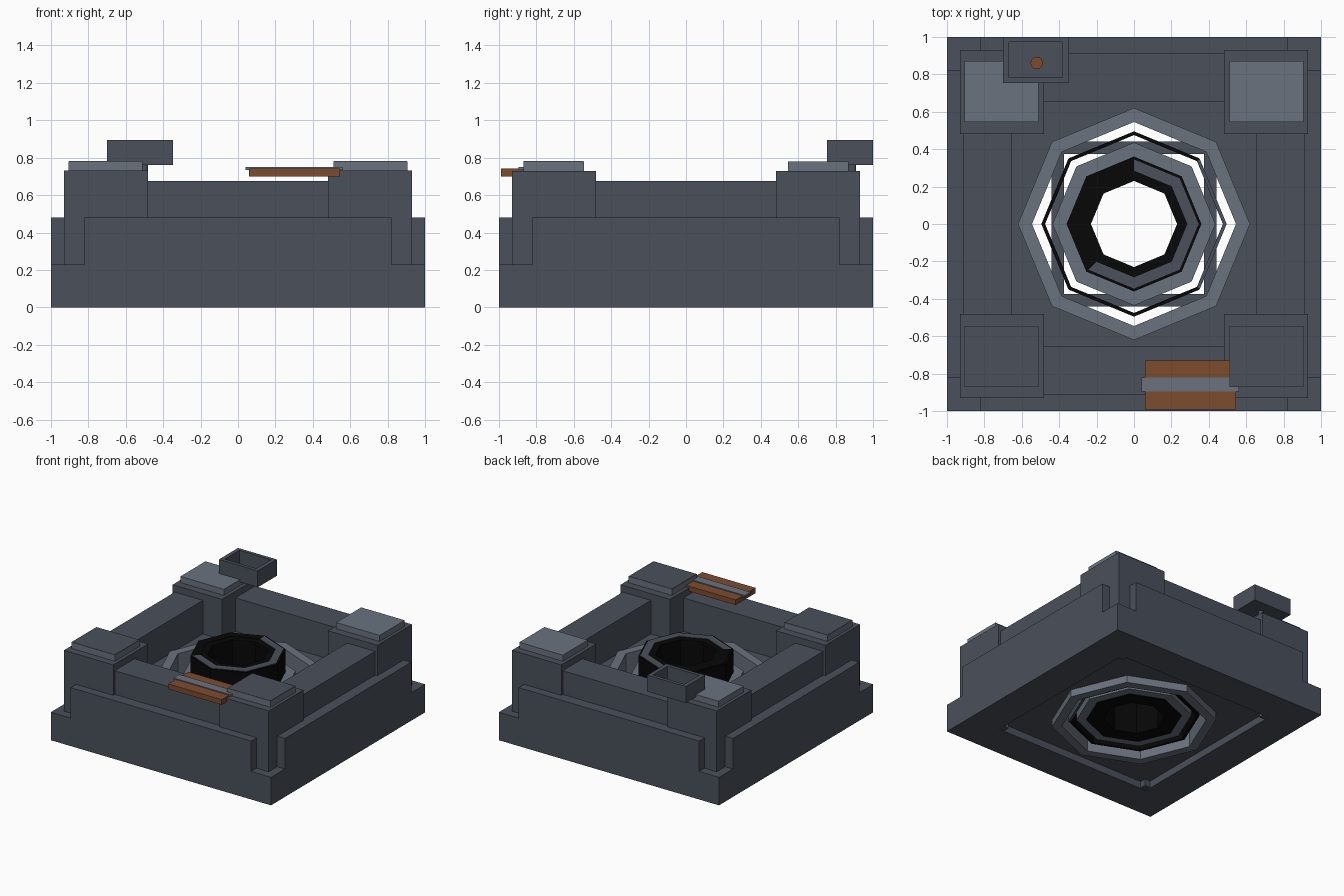
import bpy, bmesh, math

if "Cube" in bpy.data.objects:
    bpy.data.objects.remove(bpy.data.objects["Cube"])


def mat(name, rgb):
    m = bpy.data.materials.new(name)
    m.diffuse_color = (*rgb, 1)
    m.use_nodes = True
    m.node_tree.nodes["Principled BSDF"].inputs["Base Color"].default_value = m.diffuse_color
    return m


DARK = mat("dark slate", (0.068, 0.080, 0.104))
LIGHT = mat("light slate", (0.145, 0.168, 0.210))
BROWN = mat("rust brown", (0.205, 0.072, 0.028))
BLACK = mat("black", (0.002, 0.002, 0.002))


def finish(name, bm, *mats):
    bmesh.ops.recalc_face_normals(bm, faces=bm.faces)
    me = bpy.data.meshes.new(name)
    bm.to_mesh(me)
    bm.free()
    for m in mats:
        me.materials.append(m)
    ob = bpy.data.objects.new(name, me)
    bpy.context.collection.objects.link(ob)
    return ob


def box(name, x, y, z, m):
    bm = bmesh.new()
    bmesh.ops.create_cube(bm, size=1)
    for v in bm.verts:
        for i, (a, b) in enumerate((x, y, z)):
            v.co[i] = a if v.co[i] < 0 else b
    return finish(name, bm, m)


def octagon(r):
    return [(r * math.cos(k * math.pi / 4), r * math.sin(k * math.pi / 4)) for k in range(8)]


def square(hx, hy=None, cx=0, cy=0):
    # eight points, so that it pairs with an octagon
    hy = hy or hx
    sx, sy = (1, 1, 0, -1, -1, -1, 0, 1), (0, 1, 1, 1, 0, -1, -1, -1)
    return [(cx + a * hx, cy + b * hy) for a, b in zip(sx, sy)]


def ring(name, outer, inner, z0, z1, *mats, rule=None):
    bm = bmesh.new()
    loops = [[bm.verts.new((*p, z)) for p in pts]
             for pts, z in ((outer, z0), (outer, z1), (inner, z1), (inner, z0))]
    n = len(outer)
    for a in range(4):
        p, q = loops[a], loops[(a + 1) % 4]
        for i in range(n):
            j = (i + 1) % n
            f = bm.faces.new((p[i], p[j], q[j], q[i]))
            if rule:
                f.material_index = rule(f.calc_center_median())
    return finish(name, bm, *mats)


def cylinder(name, x, y, r, z0, z1, m, n=12):
    bm = bmesh.new()
    bmesh.ops.create_cone(bm, cap_ends=True, segments=n, radius1=r, radius2=r, depth=z1 - z0)
    bmesh.ops.translate(bm, verts=bm.verts, vec=(x, y, (z0 + z1) / 2))
    return finish(name, bm, m)


# base frame and deck with the octagonal opening
ring("base_frame", square(1), square(0.72), 0, 0.23, DARK)
ring("deck", square(0.73), octagon(0.56), 0.06, 0.40, DARK)

# skirts and walls, one per side
for i, side in enumerate(("front", "right", "back", "left")):
    for part, half, d0, d1, z0, z1 in (("skirt", 0.82, 0.91, 1.0, 0.2, 0.48),
                                       ("wall", 0.50, 0.655, 0.91, 0.2, 0.675)):
        ob = box(f"{side}_{part}", (-half, half), (-d1, -d0), (z0, z1), DARK)
        ob.rotation_euler.z = i * math.pi / 2

# corner towers with caps
for sx, xn in ((-1, "left"), (1, "right")):
    for sy, yn in ((-1, "front"), (1, "back")):
        def span(s, a, b):
            return tuple(sorted((s * a, s * b)))
        box(f"{yn}_{xn}_tower", span(sx, .482, .93), span(sy, .48, .93), (.2, .73), DARK)
        box(f"{yn}_{xn}_cap", span(sx, .51, .905), span(sy, .545, .87), (.73, .78), LIGHT)
        # small corner foot in the recess underneath
        box(f"{yn}_{xn}_foot", span(sx, .67, .73), span(sy, .67, .73), (.005, .1), DARK)
        if sy < 0:
            box(f"{yn}_{xn}_cap_plate", span(sx, .512, .903), span(sy, .547, .868),
                (.778, .782), DARK)

# nested rings in the opening
ring("outer_ring", octagon(0.62), octagon(0.545), 0.0, 0.45, LIGHT)
ring("thin_ring", octagon(0.495), octagon(0.475), 0.04, 0.30, DARK, BLACK,
     rule=lambda c: 0 if c.x > 0.2 else 1)
ring("square_brace", square(0.44), square(0.375), 0.18, 0.26, DARK)
ring("inner_ring", octagon(0.435), octagon(0.355), 0.05, 0.42, LIGHT)
ring("drum", octagon(0.36), octagon(0.23), 0.045, 0.605, BLACK)


# drum rim, grey on the front right half
def rim_rule(c):
    return 0 if -136 < math.degrees(math.atan2(c.y, c.x)) < 89 else 1


ring("drum_rim", octagon(0.345), octagon(0.285), 0.60, 0.609, DARK, BLACK, rule=rim_rule)

# open tray on a stem
ring("tray_sides", square(.176, .1235, -.524, .8765), square(.143, .095, -.524, .8765),
     0.76, 0.895, DARK)
box("tray_floor", (-.69, -.36), (.765, .99), (.761, .785), DARK)
cylinder("tray_button", -.52, .86, .033, .78, .80, BROWN)
cylinder("tray_stem", -.50, .89, .02, .62, .77, DARK)

# brown bundle with a grey strap on the front wall
box("bundle_front", (.06, .545), (-.99, -.895), (.70, .742), BROWN)
box("bundle_back", (.06, .545), (-.82, -.73), (.70, .742), BROWN)
box("bundle_core", (.06, .545), (-.895, -.82), (.70, .735), DARK)
box("bundle_strap", (.04, .56), (-.895, -.82), (.735, .75), LIGHT)
